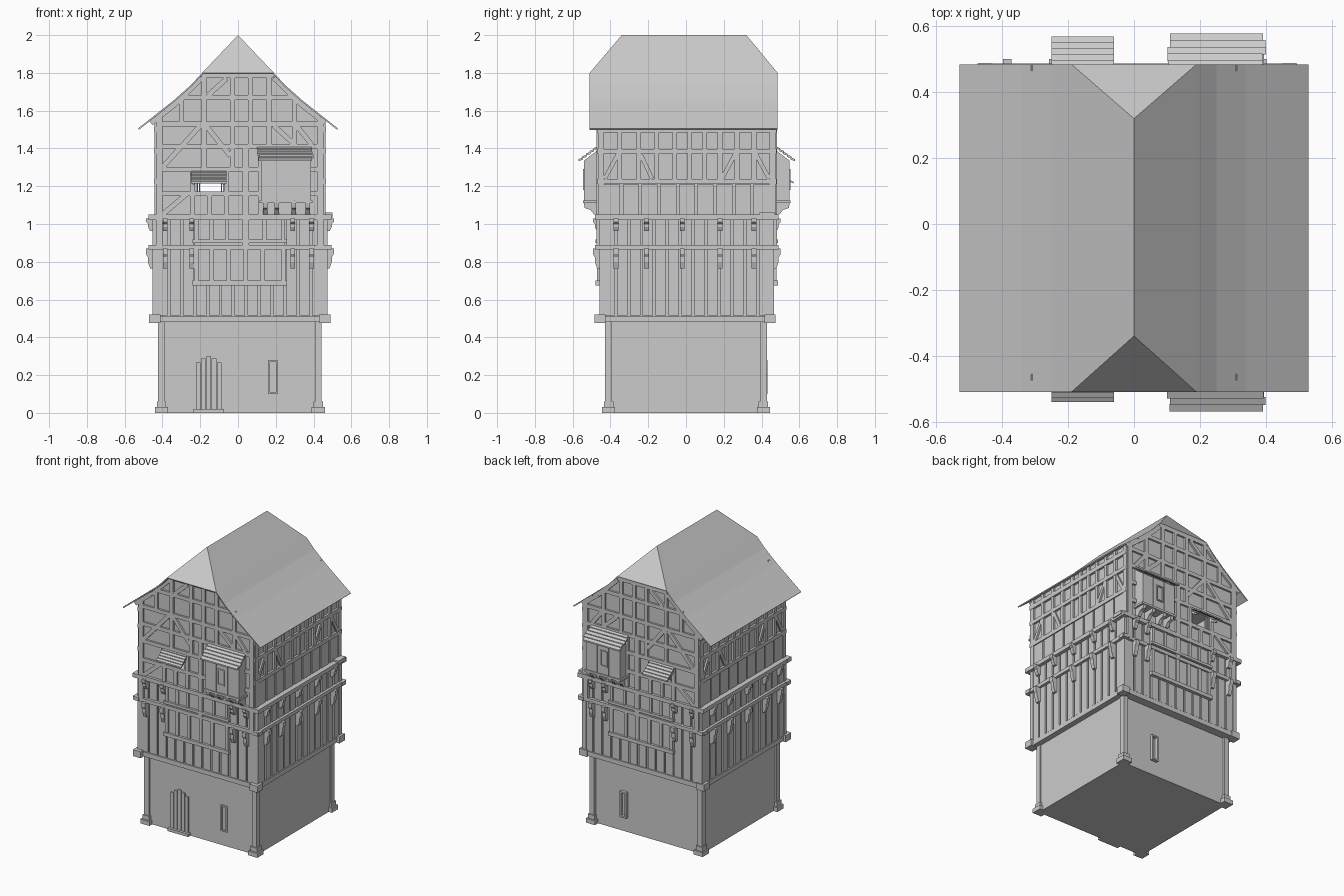
import bpy, bmesh, math, random
from mathutils import Vector

if "Cube" in bpy.data.objects:
    bpy.data.objects.remove(bpy.data.objects["Cube"])
random.seed(4)
CX, CY = 0.01, 0.004
mat = bpy.data.materials.new("plain grey")
mat.diffuse_color = (0.6, 0.6, 0.6, 1)
mat.use_nodes = True
mat.node_tree.nodes["Principled BSDF"].inputs["Base Color"].default_value = mat.diffuse_color
parts = {}


def get(name):
    if name not in parts:
        parts[name] = bmesh.new()
    return parts[name]


def pt(side, u, z, d):
    # u runs along the wall, d is the distance outwards from the middle
    return {'F': (u, CY - d, z), 'B': (u, CY + d, z),
            'R': (CX + d, u, z), 'L': (CX - d, u, z)}[side]


def loft(name, a, b):
    bm = get(name)
    va, vb = [bm.verts.new(p) for p in a], [bm.verts.new(p) for p in b]
    n = len(a)
    fs = [bm.faces.new(va), bm.faces.new(vb[::-1])]
    for i in range(n):
        j = (i + 1) % n
        fs.append(bm.faces.new((va[j], va[i], vb[i], vb[j])))
    bmesh.ops.recalc_face_normals(bm, faces=fs)


def slab(name, side, poly, d0, d1):
    # polygon on a wall, pulled outwards
    loft(name, [pt(side, u, z, d0) for u, z in poly], [pt(side, u, z, d1) for u, z in poly])


def rect(name, side, u0, u1, z0, z1, d0, d1):
    slab(name, side, [(u0, z0), (u1, z0), (u1, z1), (u0, z1)], d0, d1)


def beam(name, side, u0, z0, u1, z1, w, d0, d1):
    v = Vector((u1 - u0, z1 - z0)).normalized()
    n = Vector((-v.y, v.x)) * w / 2
    slab(name, side, [(u0 + n.x, z0 + n.y), (u1 + n.x, z1 + n.y),
                      (u1 - n.x, z1 - n.y), (u0 - n.x, z0 - n.y)], d0, d1)


def section(name, side, u0, u1, prof):
    # (distance, height) section run along the wall
    loft(name, [pt(side, u0, z, d) for d, z in prof], [pt(side, u1, z, d) for d, z in prof])


def box(name, x0, x1, y0, y1, z0, z1):
    rect(name, 'F', x0, x1, z0, z1, CY - y0, CY - y1)


def planks(name, side, u0, u1, z0, z1, d0, d1, pitch, gap):
    n = max(1, round((u1 - u0) / pitch))
    p = (u1 - u0) / n
    for i in range(n):
        rect(name, side, u0 + i * p + gap / 2, u0 + (i + 1) * p - gap / 2, z0, z1, d0, d1)


# Stone base with corner posts on stepped foot blocks
box("stone_base", -.41, .435, -.415, .41, 0, .48)
for sx in (-1, 1):
    for sy in (-1, 1):
        x, y = CX + sx * .415, sy * .41
        box("foot_block", x - .035, x + .035, y - .035, y + .035, 0, .03)
        box("foot_block", x - .025, x + .025, y - .025, y + .025, .03, .06)
        box("base_post", x - .018, x + .018, y - .018, y + .018, .06, .48)
        x, y = CX + sx * .45, -.005 + sy * .45
        box("corner_block", x - .03, x + .03, y - .03, y + .03, .475, .52)

# Arched plank door with step
for i in range(5):
    u = -.225 + i * .028
    h = .3 - .025 * abs(i - 2) ** 1.4 / 2
    rect("door", 'F', u + .002, u + .026, .02, h, .4, .428)
rect("door_step", 'F', -.235, -.075, 0, .02, .4, .445)

# Slit windows front and back
for s in 'FB':
    for a, b, c, d in ((.16, .17, .1, .28), (.2, .21, .1, .28), (.17, .2, .1, .11), (.17, .2, .27, .28)):
        rect("slit_window", s, a, b, c, d, .38, .427)

# Plank storeys
box("plank_storey_core", CX - .45, CX + .45, -.446, .454, .48, 1.03)
BR = [(.44, 0), (.497, 0), (.497, -.03), (.487, -.045), (.487, -.07), (.475, -.105), (.44, -.105)]
for s in 'FBRL':
    c = CX if s in 'FB' else CY
    planks("lower_planks", s, c - .445, c + .445, .515, .87, .44, .46, .066, .013)
    planks("middle_planks", s, c - .445, c + .445, .89, 1.025, .44, .46, .066, .013)
    rect("floor_beam", s, c - .455, c + .455, .48, .512, .44, .463)
    rect("middle_rail", s, c - .485, c + .485, .865, .89, .44, .478)
    rect("upper_rail", s, c - .485, c + .485, 1.022, 1.05, .44, .484)
    for u0 in (c - .462, c + .432):
        rect("storey_corner_post", s, u0, u0 + .03, .5, 1.03, .44, .463)
    us = (-.385, -.245, .29, .39) if s in 'FB' else (-.37, -.21, -.02, .18, .36)
    for u in us:
        for zt, k in ((.87, 1), (1.03, .65)):
            section("bracket", s, u - .013, u + .013, [(d, zt + z * k) for d, z in BR])
for s in 'FB':
    # Projecting panels in the middle of each plank storey
    rect("lower_panel", s, -.23, .25, .69, .87, .45, .466)
    rect("lower_panel_sill", s, -.24, .26, .675, .7, .45, .482)
    for u in (-.22, -.14, -.05, .04, .13, .24):
        rect("panel_post", s, u - .012, u + .012, .7, .87, .45, .475)
    rect("upper_panel", s, -.23, .25, .89, 1.03, .45, .466)
    rect("upper_panel_sill", s, -.24, .26, .9, .918, .45, .482)
    for u in (-.22, -.14, -.06, .14, .24):
        rect("panel_post", s, u - .01, u + .01, .915, 1.03, .45, .475)

# Upper storey, left open through the small window
HW = .44
X0, X1 = CX - HW, CX + HW
PROF = [(0, 2), (.19, 1.8), (.25, 1.735), (.34, 1.655), (.53, 1.505)]


def roof_z(x):
    x = abs(x)
    for (a, za), (b, zb) in zip(PROF, PROF[1:]):
        if x <= b:
            return min(za + (zb - za) * (x - a) / (b - a), 1.8) - .015
    return 1.49


rect("upper_wall", 'F', X0, X1, 1.03, 1.17, -.466, .466)
rect("upper_wall", 'F', X0, -.22, 1.17, 1.27, -.466, .466)
rect("upper_wall", 'F', -.08, X1, 1.17, 1.27, -.466, .466)
slab("upper_wall", 'F', [(X0, 1.27), (X1, 1.27)] +
     [(x, roof_z(x)) for x in (X1, .34, .25, .19, -.19, -.25, -.34, X0)], -.466, .466)

# Gable timber framing
for s in 'FB':
    def tim(a, b, c, d, w=.026):
        beam("gable_timber", s, a, b, c, d, w, .46, .479)
    for z, a, b in ((1.16, X0, X1), (1.29, X0, X1), (1.41, X0, X1), (1.53, X0, X1),
                    (1.67, -.31, .31), (1.785, -.19, .19)):
        tim(a, z, b, z)
    for x in (X0 + .014, X1 - .014):
        tim(x, .88, x, roof_z(x), .034)
    tim(.04, .88, .04, 1.41, .034)
    for x, a, b in ((-.24, 1.05, 1.29), (-.06, 1.05, 1.29), (-.15, 1.05, 1.16), (.12, 1.05, 1.41),
                    (-.18, 1.29, 1.785), (-.03, 1.29, 1.785), (.065, 1.41, 1.785),
                    (.165, 1.41, 1.785), (.3, 1.41, 1.68), (-.3, 1.53, 1.68)):
        tim(x, a, x, b)
    for q in ((-.4, 1.3, -.2, 1.52), (-.17, 1.52, -.04, 1.36), (-.4, 1.05, -.27, 1.16),
              (.19, 1.52, .3, 1.42), (-.16, 1.68, -.06, 1.77), (.39, 1.42, .31, 1.52)):
        tim(*q)
    for m in (-1, 1):
        for a, b in ((.19, .34), (.34, .46)):
            tim(m * a, roof_z(a) - .012, m * b, roof_z(b) - .012)
    # Window bars
    for x in (-.215, -.203, -.088):
        rect("window_bar", s, x - .003, x + .003, 1.17, 1.27, .45, .46)

    # Louvred hood over the window
    reach = .545 if s == 'F' else .565
    for i in range(5):
        t0, t1 = i / 5, (i + 1.15) / 5
        d0, d1 = .47 + (reach - .47) * t0, .47 + (reach - .47) * min(t1, 1)
        z0, z1 = 1.285 - .065 * t0, 1.285 - .065 * t1
        section("window_hood", s, -.25, -.06, [(d0, z0), (d1, z1 + .006), (d1, z1 - .004), (d0, z0 - .008)])
    for x in (-.235, -.075):
        section("hood_arm", s, x - .006, x + .006, [(.46, 1.275), (.53, 1.218), (.53, 1.208), (.46, 1.25)])

    # Bay box
    section("bay_box", s, .125, .385, [(.46, 1.12), (.538, 1.12), (.538, 1.34), (.46, 1.4)])
    planks("bay_planks", s, .122, .388, 1.125, 1.335, .53, .543, .09, .004)
    rect("bay_sill", s, .115, .395, 1.11, 1.125, .46, .55)
    for a, b, c, d in ((.22, .228, 1.18, 1.29), (.267, .275, 1.18, 1.29),
                       (.228, .267, 1.18, 1.188), (.228, .267, 1.282, 1.29)):
        rect("bay_window", s, a, b, c, d, .54, .55)
    for x in (.145, .205, .295, .37):
        section("bay_bracket", s, x - .012, x + .012,
                [(.46, 1.11), (.545, 1.11), (.54, 1.085), (.51, 1.075), (.49, 1.05), (.46, 1.05)])
    for i in range(5):
        d0, z0 = .47 + .02 * i, 1.412 - .0145 * i
        x0, x1 = .105 + random.uniform(-.006, .006), .395 + random.uniform(-.006, .006)
        section("bay_roof_shingles", s, x0, x1,
                [(d0, z0), (d0 + .024, z0 - .011), (d0 + .024, z0 - .021), (d0, z0 - .013)])

# Side wall framing of the upper storey
for s in 'RL':
    planks("side_planks", s, -.44, .45, 1.05, 1.21, .43, .449, .095, .014)
    for z, w in ((1.225, .028), (1.385, .026), (1.5, .03)):
        beam("side_timber", s, -.47, z, .478, z, w, .43, .455)
    for y in (-.45, -.35, -.25, -.155, -.06, .02, .1, .18, .27, .36, .46):
        w = .034 if abs(y) > .44 else .024
        beam("side_timber", s, y, 1.05 if w > .03 else 1.22, y, 1.55, w, .43, .453)
    for a, b in ((-.43, -.36), (-.18, -.24), (.19, .26), (.44, .37)):
        beam("side_timber", s, a, 1.24, b, 1.37, .022, .43, .452)
rect("beam_end", 'R', .39, .47, 1.035, 1.06, .44, .49)

# Half-hipped roof with flared eaves
bm = get("roof")
YF, YB = -.51, .485
ridge = [(0, -.34, 2), (0, .32, 2)]
faces = [[ridge[0], (-.19, YF, 1.8), (.19, YF, 1.8)], [ridge[1], (-.19, YB, 1.8), (.19, YB, 1.8)]]
for m in (-1, 1):
    for i in range(4):
        (a, za), (b, zb) = PROF[i], PROF[i + 1]
        top = ridge if i == 0 else [(m * a, YF, za), (m * a, YB, za)]
        faces.append([top[0], top[1], (m * b, YB, zb), (m * b, YF, zb)])
for f in faces:
    face = bm.faces.new([bm.verts.new(p) for p in f])
    face.normal_update()
    if face.normal.z < 0:
        face.normal_flip()
bmesh.ops.remove_doubles(bm, verts=bm.verts, dist=1e-4)

for name, bm in parts.items():
    me = bpy.data.meshes.new(name)
    bm.to_mesh(me)
    bm.free()
    me.materials.append(mat)
    ob = bpy.data.objects.new(name, me)
    bpy.context.collection.objects.link(ob)
    if name == "roof":
        mod = ob.modifiers.new("thickness", 'SOLIDIFY')
        mod.thickness, mod.offset = .008, -1
